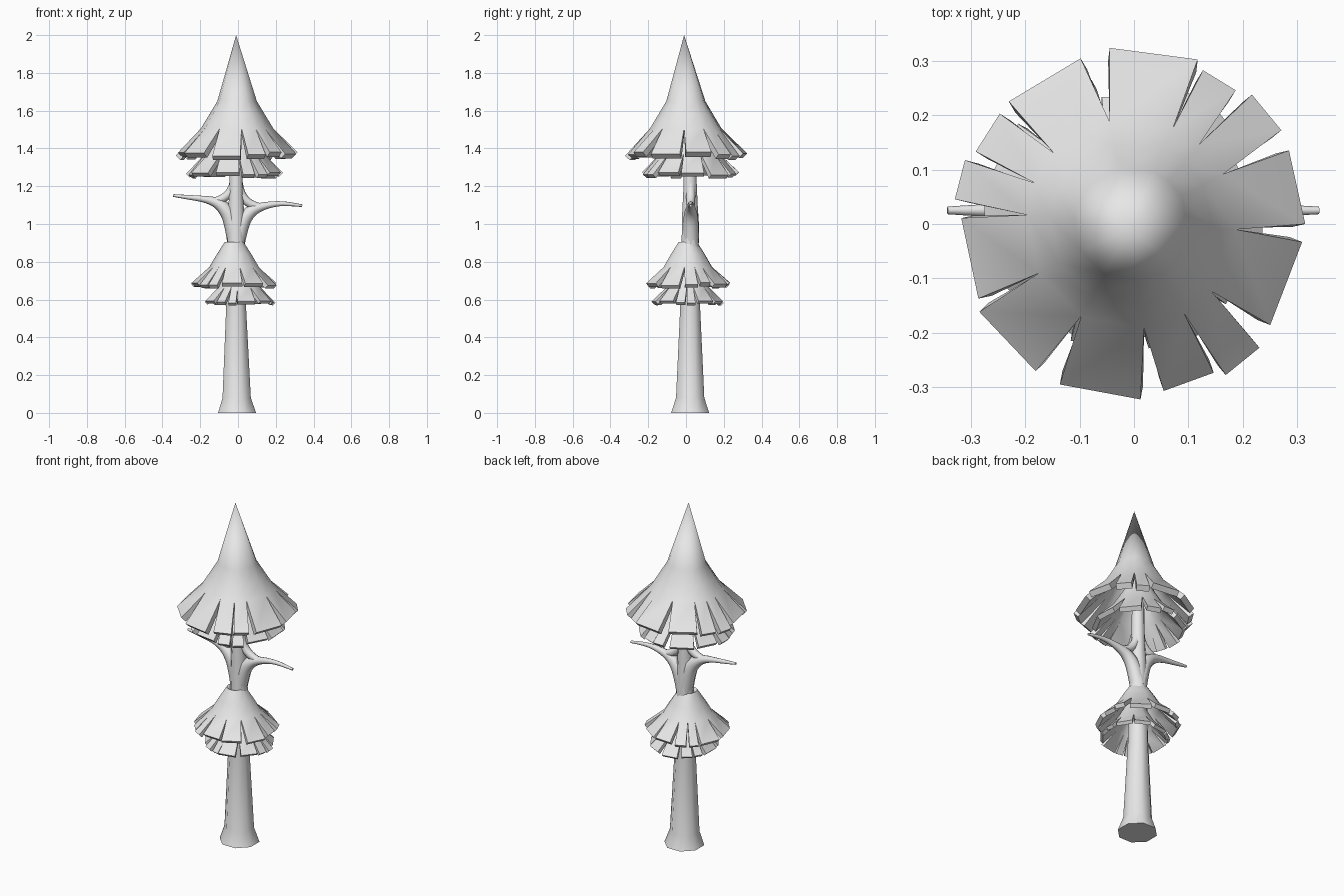
import bpy, bmesh
from math import cos, sin, pi, radians
from mathutils import Vector

cube = bpy.data.objects.get("Cube")
if cube:
    bpy.data.objects.remove(cube)

grey = bpy.data.materials.new("pale_grey")
grey.use_nodes = True
grey.diffuse_color = (0.8, 0.8, 0.8, 1)
grey.node_tree.nodes["Principled BSDF"].inputs["Base Color"].default_value = (0.8, 0.8, 0.8, 1)

# Start and end angle of each bough flap around a canopy
FLAPS = [(0, 25), (32, 47), (52, 65), (68, 97), (107, 135), (140, 155), (159, 172),
         (178, 206), (210, 237), (246, 273), (281, 299), (302, 316), (324, 354)]


def activate(obj):
    bpy.ops.object.select_all(action='DESELECT')
    obj.select_set(True)
    bpy.context.view_layer.objects.active = obj


def finish(name, bm, angle, thickness=0):
    bmesh.ops.recalc_face_normals(bm, faces=bm.faces)
    mesh = bpy.data.meshes.new(name)
    bm.to_mesh(mesh)
    bm.free()
    mesh.materials.append(grey)
    obj = bpy.data.objects.new(name, mesh)
    bpy.context.collection.objects.link(obj)
    activate(obj)
    if thickness:
        mod = obj.modifiers.new("thickness", 'SOLIDIFY')
        mod.thickness = thickness
        mod.offset = -1
        bpy.ops.object.modifier_apply(modifier=mod.name)
    bpy.ops.object.shade_smooth_by_angle(angle=radians(angle))
    return obj


def bridge(bm, low, high):
    n = len(low)
    for i in range(n):
        j = (i + 1) % n
        bm.faces.new((low[i], low[j], high[j], high[i]))


def canopy(name, centre, z_out, scale, turn, rings, tip=None):
    """Cone skirt whose lower edge is split into flaps by V notches."""
    bm = bmesh.new()
    cx, cy = centre

    def vert(deg, r, z):
        a = radians(deg + turn)
        return bm.verts.new((cx + r * cos(a), cy + r * sin(a), z))

    # Notch roots lie midway between neighbouring flaps
    roots = [(FLAPS[i - 1][1] - (360 if i == 0 else 0) + f[0]) / 2 for i, f in enumerate(FLAPS)]
    loops = [[vert(d, r, z) for d in roots] for r, z in rings]
    for low, high in zip(loops, loops[1:]):
        bridge(bm, low, high)
    # Flaps hang from the lowest ring with straight outer edges
    base = loops[0]
    for i, (a, b) in enumerate(FLAPS):
        r = (0.32 + 0.008 * sin(i * 2.4)) * scale
        z = z_out + 0.01 * scale * cos(i * 1.7)
        j = (i + 1) % len(FLAPS)
        bm.faces.new((vert(a, r, z), vert(b, r, z), base[j], base[i]))
    if tip:
        top = bm.verts.new(tip)
        ring = loops[-1]
        for i in range(len(ring)):
            bm.faces.new((ring[i], ring[(i + 1) % len(ring)], top))
    return finish(name, bm, 40, 0.034 * scale)


# Upper canopy: pointed crown with a smaller skirt beneath
canopy("upper_crown", (-0.005, 0), 1.37, 1.0, 0,
       [(0.193, 1.505), (0.15, 1.575), (0.105, 1.65)], (-0.01, -0.01, 2.0))
canopy("upper_skirt", (-0.017, 0.02), 1.267, 0.8, 140,
       [(0.155, 1.375), (0.084, 1.49)], (-0.01, 0.01, 1.75))

# Lower canopy: two skirts collared around the trunk
canopy("lower_crown", (-0.02, 0.01), 0.682, 0.71, 75,
       [(0.132, 0.772), (0.092, 0.84), (0.05, 0.905)])
canopy("lower_skirt", (0.005, 0.01), 0.587, 0.59, 200,
       [(0.114, 0.665), (0.05, 0.78)])

# Trunk: tapering eight-sided loft (height, radius, x centre)
bm = bmesh.new()
loops = []
for z, r, x in [(0, 0.109, -0.005), (0.08, 0.081, -0.007), (0.56, 0.057, -0.01),
                (0.9, 0.049, -0.01), (1.05, 0.046, -0.01), (1.2, 0.038, -0.01), (1.65, 0.03, -0.01)]:
    loops.append([bm.verts.new((x + r * cos((k + 0.5) * pi / 4), 0.022 + r * sin((k + 0.5) * pi / 4), z))
                  for k in range(8)])
for low, high in zip(loops, loops[1:]):
    bridge(bm, low, high)
bm.faces.new(loops[0])
bm.faces.new(loops[-1])
finish("trunk", bm, 50)


def limb(name, points):
    """Smooth tapered tube through (x, z, radius) points."""
    curve = bpy.data.curves.new(name, 'CURVE')
    curve.dimensions = '3D'
    curve.bevel_depth = 1.0
    curve.bevel_resolution = 2
    curve.use_fill_caps = True
    spline = curve.splines.new('NURBS')
    spline.points.add(len(points) - 1)
    for p, (x, z, r) in zip(spline.points, points):
        p.co = (x, 0.025, z, 1)
        p.radius = r
    spline.order_u = 3
    spline.use_endpoint_u = True
    spline.resolution_u = 4
    curve.materials.append(grey)
    obj = bpy.data.objects.new(name, curve)
    bpy.context.collection.objects.link(obj)
    activate(obj)
    bpy.ops.object.convert(target='MESH')
    bpy.ops.object.shade_smooth_by_angle(angle=radians(50))


# Bare branches, each with a fillet blending it up into the trunk
limb("right_branch", [(-0.012, 0.9, 0.044), (-0.03, 1.02, 0.044), (-0.075, 1.09, 0.036),
                      (-0.13, 1.122, 0.024), (-0.2, 1.135, 0.015), (-0.27, 1.142, 0.012), (-0.343, 1.151, 0.007)])
limb("left_branch", [(-0.008, 0.9, 0.044), (0.015, 1.0, 0.042), (0.06, 1.065, 0.034),
                     (0.12, 1.092, 0.022), (0.2, 1.108, 0.014), (0.27, 1.107, 0.011), (0.34, 1.097, 0.007)])
limb("right_fillet", [(-0.02, 1.22, 0.025), (-0.035, 1.14, 0.025), (-0.12, 1.122, 0.02)])
limb("left_fillet", [(0.0, 1.22, 0.025), (0.012, 1.11, 0.025), (0.11, 1.092, 0.02)])
